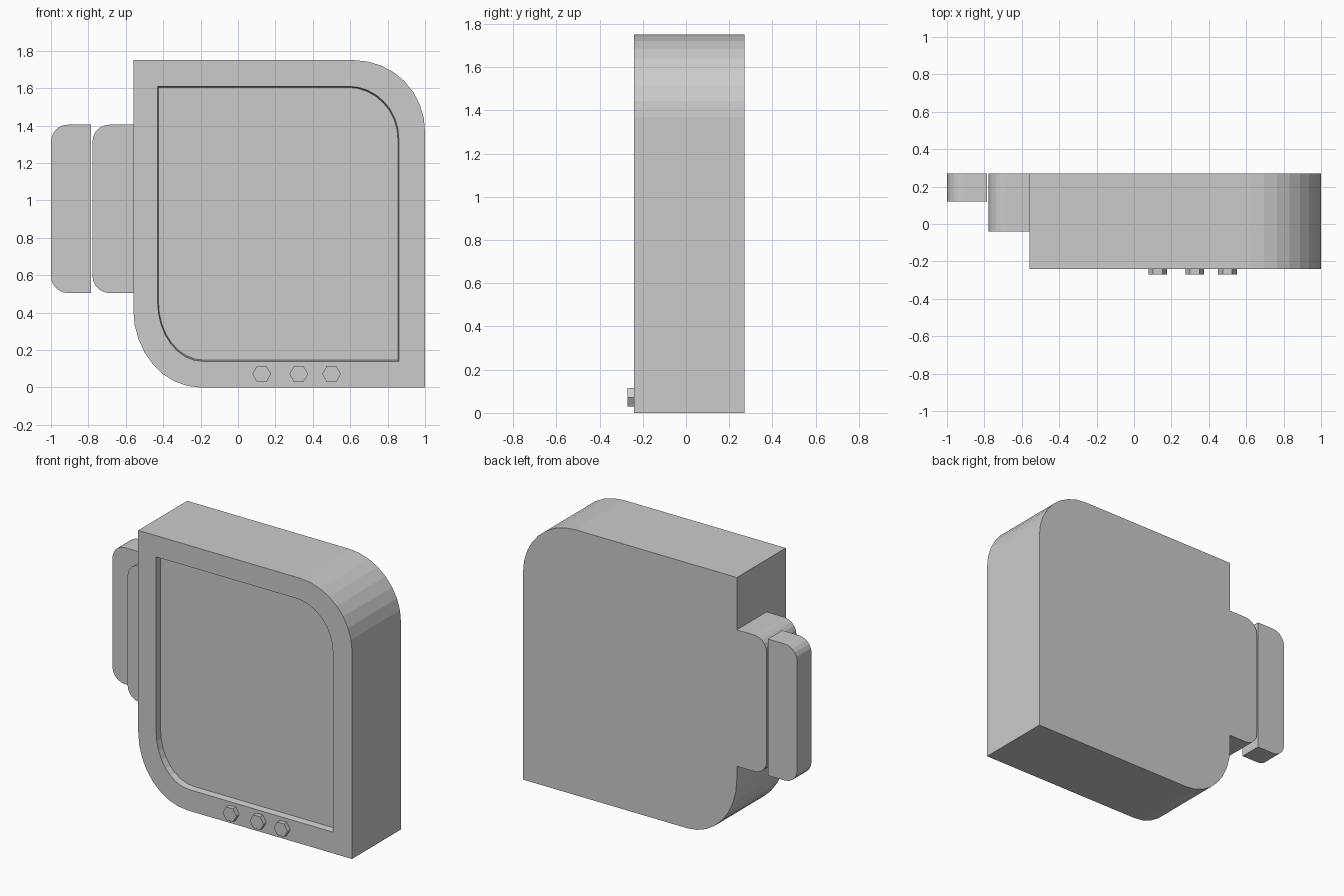
import bpy, bmesh
from math import sin, cos, pi

if "Cube" in bpy.data.objects:
    bpy.data.objects.remove(bpy.data.objects["Cube"])

BACK = 0.27


def outline(x0, x1, z0, z1, radii, seg=8):
    """Rectangle outline, counter-clockwise from the front; radii = (bl, br, tr, tl) as (rx, rz) or None."""
    corners = [(x0, z0, 1, 1), (x1, z0, -1, 1), (x1, z1, -1, -1), (x0, z1, 1, -1)]
    pts = []
    for i, ((x, z, sx, sz), r) in enumerate(zip(corners, radii)):
        if r is None:
            pts.append((x, z))
            continue
        cx, cz = x + sx * r[0], z + sz * r[1]
        for k in range(seg + 1):
            a = pi + i * pi / 2 + k * pi / 2 / seg
            pts.append((cx + r[0] * cos(a), cz + r[1] * sin(a)))
    return pts


def loft(name, rings):
    """Join (outline, y) rings with quads and cap both ends."""
    bm = bmesh.new()
    loops = [[bm.verts.new((x, y, z)) for x, z in pts] for pts, y in rings]
    for a, b in zip(loops, loops[1:]):
        n = len(a)
        for i in range(n):
            j = (i + 1) % n
            bm.faces.new((a[i], a[j], b[j], b[i]))
    bm.faces.new(loops[0])
    bm.faces.new(loops[-1])
    bmesh.ops.recalc_face_normals(bm, faces=bm.faces)
    mesh = bpy.data.meshes.new(name)
    bm.to_mesh(mesh)
    bm.free()
    obj = bpy.data.objects.new(name, mesh)
    bpy.context.collection.objects.link(obj)
    return obj


# Monitor body: two opposite rounded corners and a shallow screen recess
outer = outline(-0.56, 1.0, 0.0, 1.75, ((0.36, 0.42), None, (0.38, 0.38), None))
rim = outline(-0.43, 0.86, 0.14, 1.61, ((0.24, 0.32), None, (0.27, 0.28), None))
floor = outline(-0.425, 0.855, 0.147, 1.605, ((0.24, 0.31), None, (0.27, 0.28), None))
loft("monitor_body", [(outer, BACK), (outer, -0.24), (rim, -0.24), (floor, -0.20)])

# Stepped side panels, rounded on their left corners
for name, x0, x1, front in (("inner_side_panel", -0.778, -0.56, -0.04),
                            ("outer_side_panel", -1.0, -0.787, 0.12)):
    pts = outline(x0, x1, 0.505, 1.405, ((0.09, 0.09), None, None, (0.09, 0.09)), 5)
    loft(name, [(pts, front), (pts, BACK)])

# Hexagonal control buttons under the screen
for i, x in enumerate((0.127, 0.325, 0.50)):
    pts = [(x + 0.05 * cos(k * pi / 3), 0.072 + 0.05 * sin(k * pi / 3)) for k in range(6)]
    loft(f"button_{i + 1}", [(pts, -0.27), (pts, -0.24)])
